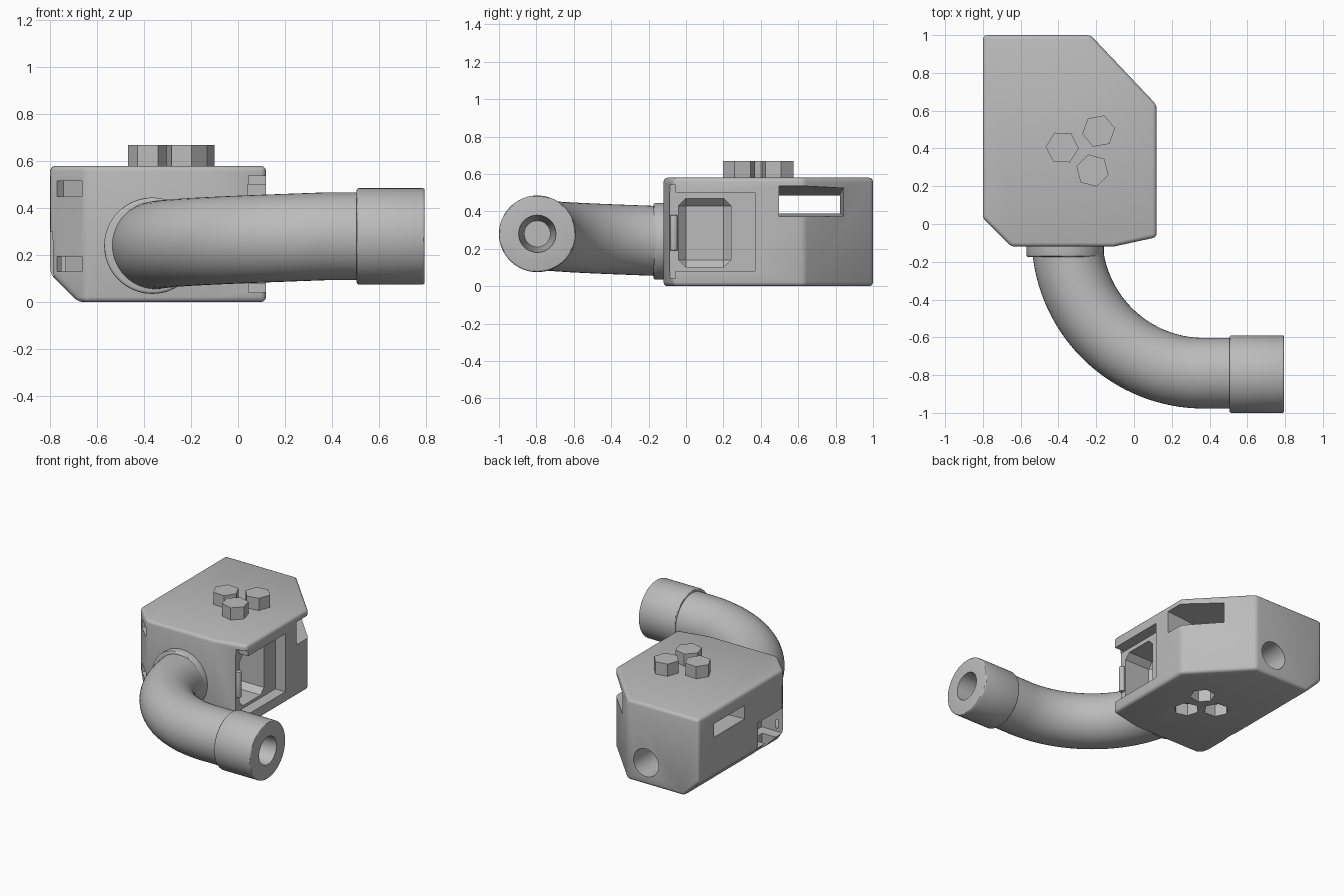
import bpy, bmesh, math
from mathutils import Vector, Matrix

if "Cube" in bpy.data.objects:
    bpy.data.objects.remove(bpy.data.objects["Cube"], do_unlink=True)

grey = bpy.data.materials.new("plain grey")
grey.use_nodes = True
COLOUR = (0.5, 0.5, 0.5, 1)
grey.diffuse_color = COLOUR
grey.node_tree.nodes["Principled BSDF"].inputs["Base Color"].default_value = COLOUR


def finish(name, bm):
    """Turn a bmesh into a named grey object."""
    bmesh.ops.recalc_face_normals(bm, faces=bm.faces)
    mesh = bpy.data.meshes.new(name)
    bm.to_mesh(mesh)
    bm.free()
    mesh.materials.append(grey)
    ob = bpy.data.objects.new(name, mesh)
    bpy.context.collection.objects.link(ob)
    return ob


def select(ob):
    bpy.ops.object.select_all(action='DESELECT')
    ob.select_set(True)
    bpy.context.view_layer.objects.active = ob


def prism(name, points, z0, z1, cut=None):
    """Extrude an outline upwards, optionally slicing off one side."""
    bm = bmesh.new()
    face = bm.faces.new([bm.verts.new((x, y, z0)) for x, y in points])
    top = bmesh.ops.extrude_face_region(bm, geom=[face])["geom"]
    bmesh.ops.translate(bm, vec=(0, 0, z1 - z0),
                        verts=[v for v in top if isinstance(v, bmesh.types.BMVert)])
    if cut:
        bmesh.ops.bisect_plane(bm, geom=bm.verts[:] + bm.edges[:] + bm.faces[:],
                               plane_co=cut[0], plane_no=cut[1], clear_outer=True)
        bmesh.ops.holes_fill(bm, edges=[e for e in bm.edges if e.is_boundary])
    return finish(name, bm)


def box(name, low, high, turn=0):
    low, high = Vector(low), Vector(high)
    bm = bmesh.new()
    bmesh.ops.create_cube(bm, size=1, matrix=Matrix.LocRotScale(
        (low + high) / 2, Matrix.Rotation(turn, 3, 'Z').to_quaternion(), high - low))
    return finish(name, bm)


def cylinder(name, start, end, r1, r2=None, sides=64):
    start, end = Vector(start), Vector(end)
    axis = end - start
    bm = bmesh.new()
    bmesh.ops.create_cone(bm, cap_ends=True, segments=sides, radius1=r1,
                          radius2=r1 if r2 is None else r2, depth=axis.length,
                          matrix=Matrix.Translation((start + end) / 2)
                          @ axis.to_track_quat('Z', 'Y').to_matrix().to_4x4())
    return finish(name, bm)


def hexagon(x, y, radius, turn):
    return [(x + radius * math.cos(math.radians(60 * i + turn)),
             y + radius * math.sin(math.radians(60 * i + turn))) for i in range(6)]


def apply(ob, mod):
    select(ob)
    bpy.ops.object.modifier_apply(modifier=mod.name)


def bevel(ob, width, segments=3):
    mod = ob.modifiers.new("bevel", 'BEVEL')
    mod.width, mod.segments = width, segments
    mod.limit_method, mod.angle_limit = 'ANGLE', math.radians(30)
    apply(ob, mod)


def carve(ob, *cutters):
    for cutter in cutters:
        mod = ob.modifiers.new("cut", 'BOOLEAN')
        mod.operation, mod.solver, mod.object = 'DIFFERENCE', 'EXACT', cutter
        apply(ob, mod)
        bpy.data.objects.remove(cutter, do_unlink=True)


def smooth(ob):
    select(ob)
    bpy.ops.object.shade_smooth_by_angle(angle=math.radians(30))


# Housing: clipped outline with one lower edge sliced away
outline = [(-.8, 1), (-.23, 1), (.12, .63), (.12, -.07), (-.11, -.12), (-.65, -.12), (-.8, .03)]
body = prism("housing", outline, 0, .58, ((-.74, 0, .06), (-1, 0, -1)))
bevel(body, .022)

# Tapering slot that runs right through the housing
slot = box("slot_cutter", (-.9, .5, .37), (.2, .85, .54))
for v in slot.data.vertices:
    if v.co.x < 0:
        v.co.z = .48 if v.co.z > .45 else .39
        v.co.y -= .03

# Side recess with a clipped pocket inside it
recess = box("recess_cutter", (.04, -.2, .08), (.3, .37, .5))
lips = [box("lip_cutter", (.045, -.2, z), (.3, -.055, z + .05)) for z in (.04, .49)]
pocket = box("pocket_cutter", (-.2, -.04, .1), (.3, .24, .47))
bevel(pocket, .04, 1)
carve(body, slot, recess, *lips, pocket)

# Far side: open bay with a key-shaped notch through the sloping edge
carve(body, box("bay_cutter", (-.9, .02, .11), (-.62, .32, .3)),
      box("bay_notch_cutter", (-.9, .1, -.05), (-.68, .22, .2)))

# Square sockets on the clipped front corner
for z in (.13, .45):
    carve(body, box("socket_cutter", (-.8, -.11, z), (-.65, -.01, z + .065), math.radians(-45)))

# Round port in the back, and nut pockets under the bolts
carve(body, cylinder("port_cutter", (-.38, 1.1, .16), (-.38, .6, .16), .1))
bolts = [(-.38, .405, -3), (-.187, .492, 10), (-.22, .283, -15)]
for i, (x, y, turn) in enumerate(bolts):
    carve(body, prism("nut_cutter", hexagon(x, y, .085, turn), -.1, .09))
    prism(f"bolt_head_{i + 1}", hexagon(x, y, .088, turn), .56, .668)
smooth(body)

# Hinge pin at the front of the recess
pin = cylinder("hinge_pin", (.05, -.065, .19), (.05, -.065, .38), .02, sides=24)
bevel(pin, .006)
smooth(pin)

# Collar where the pipe meets the housing
collar = cylinder("pipe_collar", (-.365, -.05, .24), (-.365, -.175, .24), .205)
bevel(collar, .012)
smooth(collar)

# Bent pipe: rings swept round an arc, then straight into the end cap
path = []
STEPS, RADIUS = 32, .725
for i in range(STEPS + 1):
    t = i / STEPS
    a = math.radians(183 + 87 * t)
    path.append((Vector((.37 + RADIUS * math.cos(a), -.065 + RADIUS * math.sin(a), .24 + .04 * t)),
                 Vector((math.cos(a), math.sin(a), 0))))
path.append((Vector((.56, -.79, .28)), Vector((0, -1, 0))))
bm = bmesh.new()
rings = []
for centre, side in path:
    angles = [math.tau * k / 48 for k in range(48)]
    rings.append([bm.verts.new(centre + .187 * (side * math.cos(b) + Vector((0, 0, math.sin(b)))))
                  for b in angles])
for r, s in zip(rings, rings[1:]):
    for k in range(48):
        bm.faces.new((r[k], r[k - 1], s[k - 1], s[k]))
bm.faces.new(rings[0])
bm.faces.new(rings[-1])
pipe = finish("bent_pipe", bm)

# End cap with a tapering bore that continues into the pipe
cap = cylinder("pipe_end_cap", (.505, -.795, .28), (.795, -.795, .28), .205)
bevel(cap, .01)
for part in (cap, pipe):
    carve(part, cylinder("bore_cutter", (.4, -.795, .28), (.8, -.795, .28), .07, .1))
    smooth(part)
